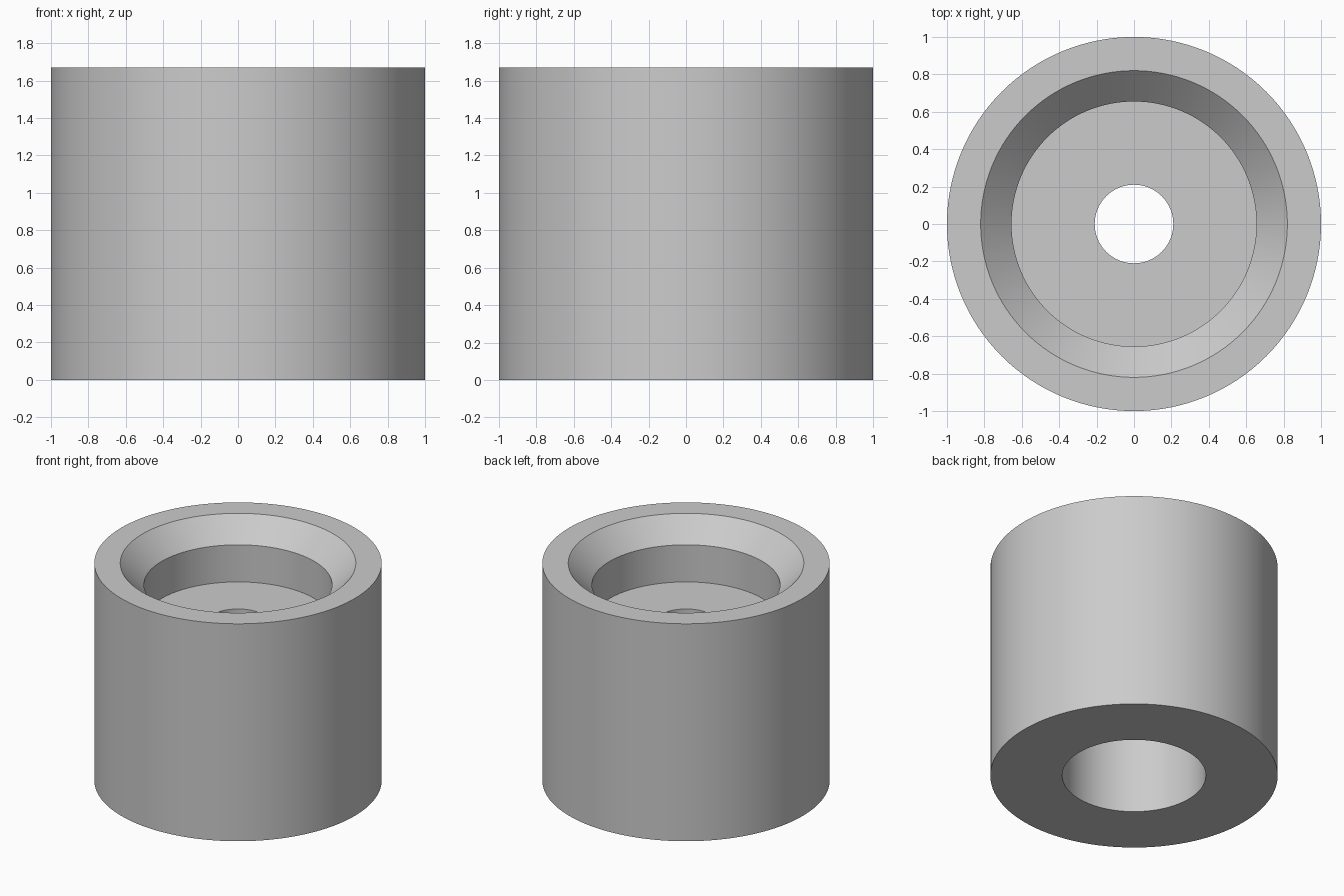
import bpy
import bmesh
import math

cube = bpy.data.objects.get("Cube")
if cube:
    bpy.data.objects.remove(cube, do_unlink=True)

# Plain grey material
grey = bpy.data.materials.new("plain_grey")
grey.use_nodes = True
colour = (0.6, 0.6, 0.6, 1.0)
grey.diffuse_color = colour
grey.node_tree.nodes["Principled BSDF"].inputs["Base Color"].default_value = colour

# Bushing cross-section as (radius, height)
HEIGHT = 1.67
profile = [
    (0.5, 0.0), (1.0, 0.0), (1.0, HEIGHT),      # base and outer wall
    (0.82, HEIGHT), (0.655, HEIGHT - 0.165),    # rim and chamfer
    (0.655, 1.22), (0.21, 1.22),                # upper recess and its floor
    (0.21, 1.0), (0.5, 1.0),                    # through hole and lower bore
]

# Revolve the closed section around the z axis
bm = bmesh.new()
verts = [bm.verts.new((r, 0, z)) for r, z in profile]
edges = [bm.edges.new((v, verts[(i + 1) % len(verts)])) for i, v in enumerate(verts)]
bmesh.ops.spin(bm, geom=verts + edges, cent=(0, 0, 0), axis=(0, 0, 1),
               angle=math.tau, steps=128, use_merge=True)
bmesh.ops.remove_doubles(bm, verts=bm.verts[:], dist=0.0001)
bmesh.ops.recalc_face_normals(bm, faces=bm.faces[:])

mesh = bpy.data.meshes.new("stepped_bushing")
bm.to_mesh(mesh)
bm.free()
mesh.materials.append(grey)
bushing = bpy.data.objects.new("stepped_bushing", mesh)
bpy.context.collection.objects.link(bushing)

# Smooth walls with crisp rims
bpy.ops.object.select_all(action="DESELECT")
bushing.select_set(True)
bpy.context.view_layer.objects.active = bushing
bpy.ops.object.shade_smooth_by_angle(angle=math.radians(30))
